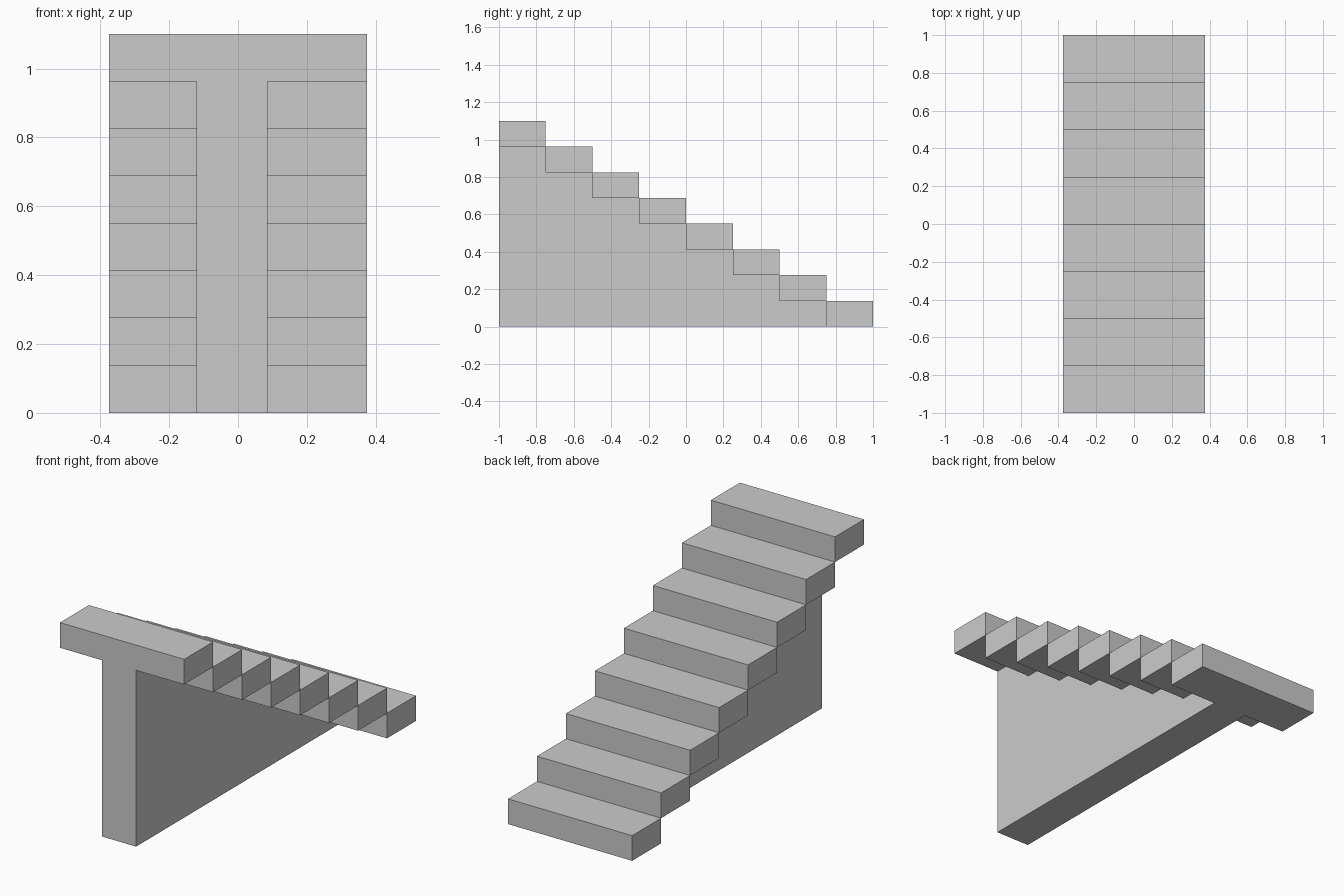
import bpy, bmesh, math

if "Cube" in bpy.data.objects:
    bpy.data.objects.remove(bpy.data.objects["Cube"])

N = 8                                # number of steps
RUN, RISE = 0.25, 1.1 / 8            # tread depth, step height
XS = [-0.375, -0.12, 0.085, 0.375]   # left overhang, support wall, right overhang


def solid(i, j, k):
    """Cell test: column i across, step j from the top (y = -1), layer k up."""
    if not (0 <= i < 3 and 0 <= j < N and 0 <= k < N):
        return False
    top = N - 1 - j
    return k == top or (i == 1 and k < top)   # tread slab, or wall beneath it


# Outer skin of treads and wall as one fused solid, without inner faces
bm = bmesh.new()
verts = {}


def vert(c):
    if c not in verts:
        verts[c] = bm.verts.new((XS[c[0]], -1 + c[1] * RUN, c[2] * RISE))
    return verts[c]


for i in range(3):
    for j in range(N):
        for k in range(N):
            if not solid(i, j, k):
                continue
            for axis in range(3):
                u, v = (axis + 1) % 3, (axis + 2) % 3
                for side in (0, 1):
                    near = [i, j, k]
                    near[axis] += 2 * side - 1
                    if solid(*near):
                        continue
                    loop = []
                    for du, dv in ((0, 0), (1, 0), (1, 1), (0, 1)):
                        c = [i, j, k]
                        c[axis] += side
                        c[u] += du
                        c[v] += dv
                        loop.append(vert(tuple(c)))
                    bm.faces.new(loop if side else loop[::-1])

# Merge coplanar faces into clean flat panels
bmesh.ops.dissolve_limit(bm, angle_limit=math.radians(1),
                         verts=bm.verts[:], edges=bm.edges[:])
mesh = bpy.data.meshes.new("staircase")
bm.to_mesh(mesh)
bm.free()
bpy.context.collection.objects.link(bpy.data.objects.new("staircase", mesh))
